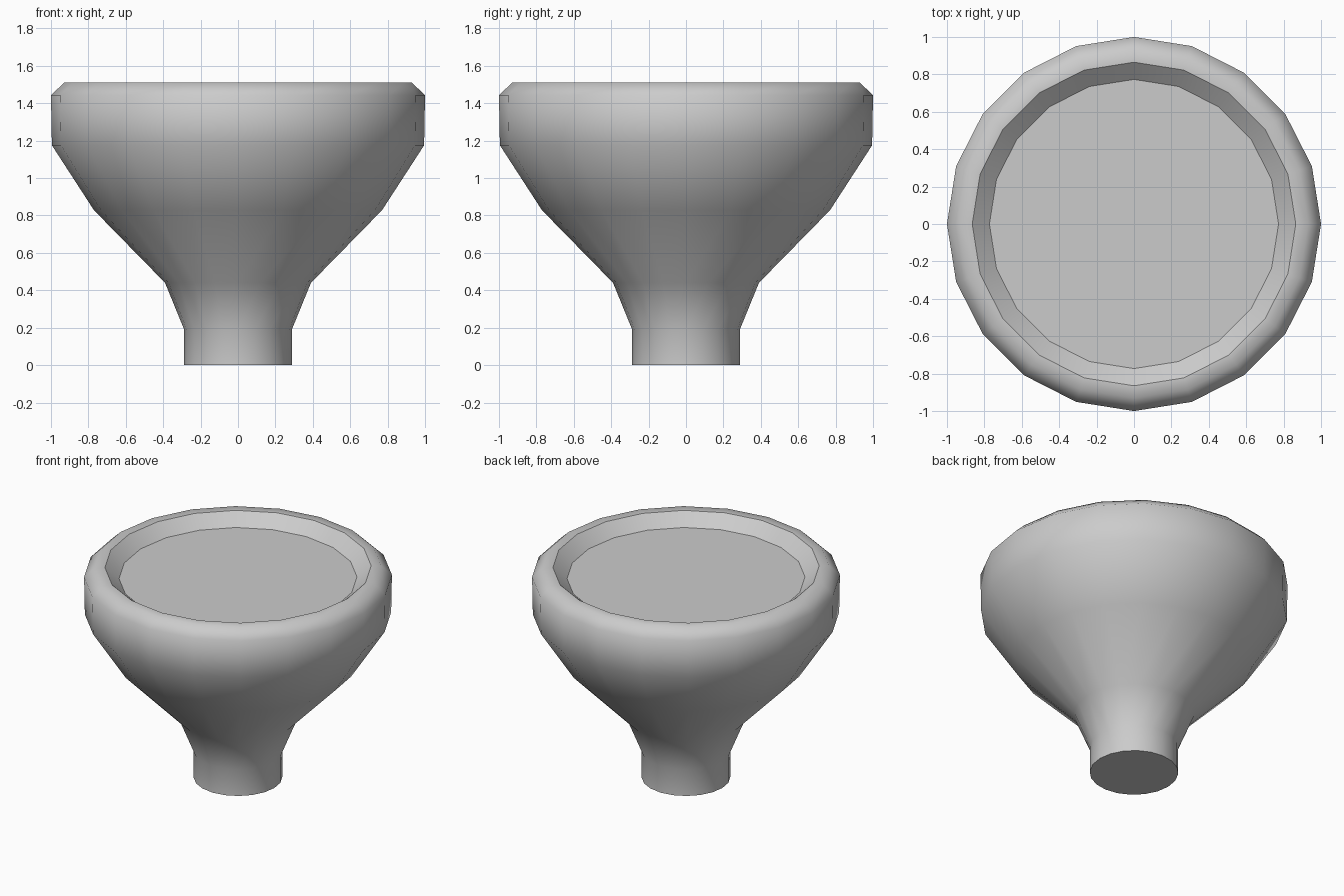
import bpy, bmesh
from math import cos, sin, tau

if "Cube" in bpy.data.objects:
    bpy.data.objects.remove(bpy.data.objects["Cube"])

SIDES = 20
# Radius, height, sharp ring: foot, stem, flare, rim, recessed top
PROFILE = [(0.288, 0, True), (0.288, 0.19, False), (0.39, 0.44, False),
           (0.77, 0.828, False), (0.995, 1.175, False), (1.0, 1.443, False),
           (0.93, 1.51, False), (0.865, 1.51, True), (0.773, 1.43, True)]


def lathe(name, profile):
    bm = bmesh.new()
    rings = [[bm.verts.new((r * cos(tau * i / SIDES), r * sin(tau * i / SIDES), z))
              for i in range(SIDES)] for r, z, _ in profile]
    for a, b in zip(rings, rings[1:]):
        for i in range(SIDES):
            j = (i + 1) % SIDES
            bm.faces.new((a[i], a[j], b[j], b[i])).smooth = True
    # Closed underside and recessed floor
    bm.faces.new(rings[0][::-1])
    bm.faces.new(rings[-1])
    for ring, (_, _, sharp) in zip(rings, profile):
        for i in range(SIDES):
            edge = bm.edges.get((ring[i], ring[(i + 1) % SIDES]))
            edge.smooth = not sharp
    mesh = bpy.data.meshes.new(name)
    bm.to_mesh(mesh)
    bm.free()
    obj = bpy.data.objects.new(name, mesh)
    bpy.context.collection.objects.link(obj)
    return obj


# Flared round knob
lathe("flared_knob", PROFILE)
